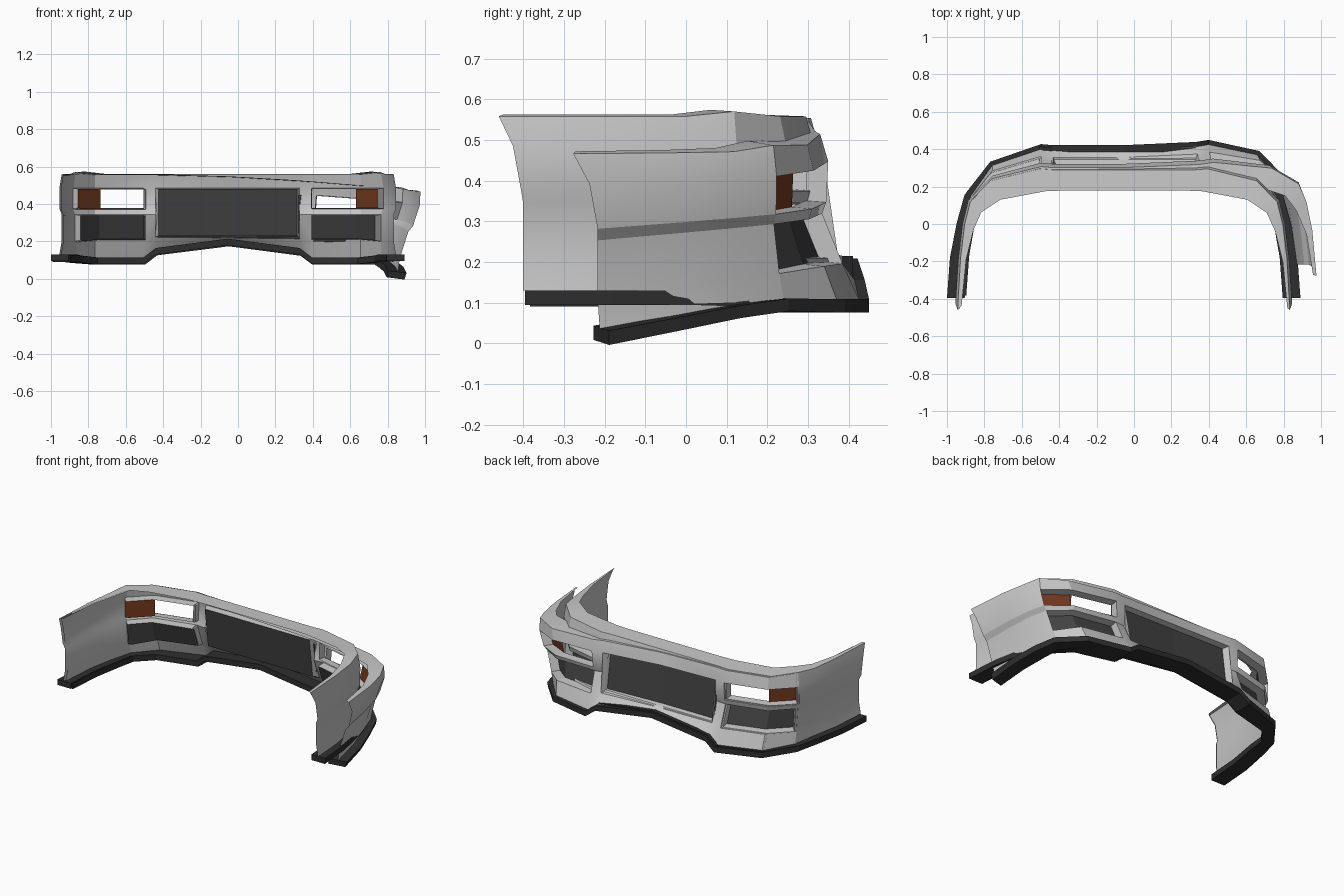
import bpy, bmesh
from mathutils import Vector

if "Cube" in bpy.data.objects:
    bpy.data.objects.remove(bpy.data.objects["Cube"])

CX = -0.055          # centre line of the straight shell


def mat(name, c):
    m = bpy.data.materials.new(name)
    m.diffuse_color = (*c, 1)
    m.use_nodes = True
    m.node_tree.nodes["Principled BSDF"].inputs["Base Color"].default_value = m.diffuse_color
    return m


PAINT = mat("light grey paint", (0.58, 0.58, 0.58))
DARK = mat("dark mesh", (0.055, 0.055, 0.055))
LIP = mat("black plastic", (0.028, 0.028, 0.028))
AMBER = mat("amber brown", (0.17, 0.04, 0.012))

# half plan of the shell, centre to rear end of the side
PATH = [(0, .295), (.385, .295), (.45, .30), (.71, .235), (.82, .12),
        (.85, .0), (.872, -.18), (.888, -.40)]
N = len(PATH)
FRONT = [1, 1, 1, .75, .3, .05, 0, 0]            # how far each column is pushed forward
ROW_Z = [.562, .558, .485, .375, .345, .21, .13]
ROW_PUSH = [-.11, -.005, .015, .01, .0, .05, .09]
BOTTOM_Z = [.215, .165, .115, .115, .125, .13, .13, .13]
REAR = [-.05, -.06, -.025, -.005, 0, 0, 0]       # rear edge sweep
INNER = [(0, .18), (.30, .18), (.42, .175), (.66, .13), (.765, .06),
         (.81, -.04), (.85, -.2), (.875, -.45)]


def point(row, col, side=1):
    u, y = PATH[col]
    z = ROW_Z[row]
    if row == 0:
        u, y = INNER[col]
    else:
        y += ROW_PUSH[row] * FRONT[col]
        u += .012 * (row in (2, 3)) * (col >= 4)
    if col == N - 1 and row:
        y += REAR[row]
    if row < 2 and col == 4:
        z += .012
    if row == 5:
        z += .015 * (col < 2) - .01 * (col > 3)
    if row == 6:
        z = BOTTOM_Z[col]
        if col > 5:
            u += .012
    return Vector((side * u + CX, y, z))


def bent(p):
    """Pulls the right-hand side forward, down and outward."""
    t = min(max((p.x + .5) / 1.35, 0), 1.05)
    s = min(max((.2 - p.y) / .6, 0), 1)
    h = min(max((p.z - .1) / .45, 0), 1)
    dx = .15 * h * t ** 4 + .008 * (1 - t)
    dy = .19 * t ** 3 * (.55 + .45 * s) + .012 * (1 - t)
    dz = -.09 * t * t * (h + (1 - h) * s) - .004
    return p + Vector((dx, dy, dz))


def straight(p):
    return p


def make(name, faces, material, warp, smooth=False):
    bm = bmesh.new()
    for f in faces:
        bm.faces.new([bm.verts.new(warp(p)) for p in f])
    bmesh.ops.remove_doubles(bm, verts=bm.verts, dist=.0005)
    bmesh.ops.recalc_face_normals(bm, faces=bm.faces)
    me = bpy.data.meshes.new(name)
    bm.to_mesh(me)
    bm.free()
    me.materials.append(material)
    ob = bpy.data.objects.new(name, me)
    bpy.context.collection.objects.link(ob)
    if smooth:
        bpy.ops.object.select_all(action='DESELECT')
        bpy.context.view_layer.objects.active = ob
        ob.select_set(True)
        bpy.ops.object.shade_smooth_by_angle(angle=.4)
    return ob


def is_open(row, col):
    grille = col == 0 and 2 <= row <= 4
    light = col in (2, 3) and row == 2
    fog = col in (2, 3) and row == 4
    return grille or light or fog


def recess(top, bottom, depth, shrink):
    """Walls of an opening and the plate quads at its back."""
    loop = top + bottom[::-1]
    mid = sum(loop, Vector()) / len(loop)

    def back(p):
        q = mid + (p - mid) * shrink
        return q + Vector((-.03 * (mid.x - CX), -depth, 0))
    n = len(loop)
    walls = [[loop[i], loop[(i + 1) % n], back(loop[(i + 1) % n]), back(loop[i])]
             for i in range(n)]
    plates = [[back(top[i]), back(top[i + 1]), back(bottom[i + 1]), back(bottom[i])]
              for i in range(len(top) - 1)]
    return walls, plates


def bumper(prefix, warp):
    # painted skin with the openings left out
    skin = []
    for s in (1, -1):
        for r in range(6):
            for c in range(N - 1):
                if not is_open(r, c):
                    skin.append([point(r, c, s), point(r, c + 1, s),
                                 point(r + 1, c + 1, s), point(r + 1, c, s)])
    make(prefix + "_skin", skin, PAINT, warp, True)

    # grille opening
    rows = [[point(r, 1, -1), point(r, 0), point(r, 1)] for r in (2, 5)]
    walls, plates = recess(rows[0], rows[1], .04, .96)
    make(prefix + "_grille", plates, DARK, warp)

    # lamp and lower openings on both sides
    for s, tag in ((1, "right"), (-1, "left")):
        cols = (2, 3, 4)
        w, p = recess([point(2, c, s) for c in cols], [point(3, c, s) for c in cols], .045, .93)
        walls += w
        make(f"{prefix}_{tag}_lamp", p[1:], AMBER, warp)
        w, p = recess([point(4, c, s) for c in cols], [point(5, c, s) for c in cols], .045, .92)
        walls += w
        make(f"{prefix}_{tag}_lower_mesh", p, DARK, warp)
    make(prefix + "_opening_frames", walls, PAINT, warp)

    # splitter lip under the lower edge
    lip = []
    for s in (1, -1):
        rings = []
        for c in range(N):
            p = point(6, c, s)
            f = FRONT[c]
            out = Vector((s * .045 * (1 - f), .025 * f, 0))
            inn = Vector((-s * .05 * (1 - f), -.09 * f, 0))
            lo = Vector((0, 0, -.035))
            if c == N - 1:
                p = p + Vector((0, .005, 0))
            rings.append([p + out, p + inn, p + inn + lo, p + out + lo])
        for a, b in zip(rings, rings[1:]):
            for i in range(4):
                j = (i + 1) % 4
                lip.append([a[i], a[j], b[j], b[i]])
        lip.append(rings[-1])
    make(prefix + "_lip", lip, LIP, warp)


bumper("straight_bumper", straight)
bumper("bent_bumper", bent)
